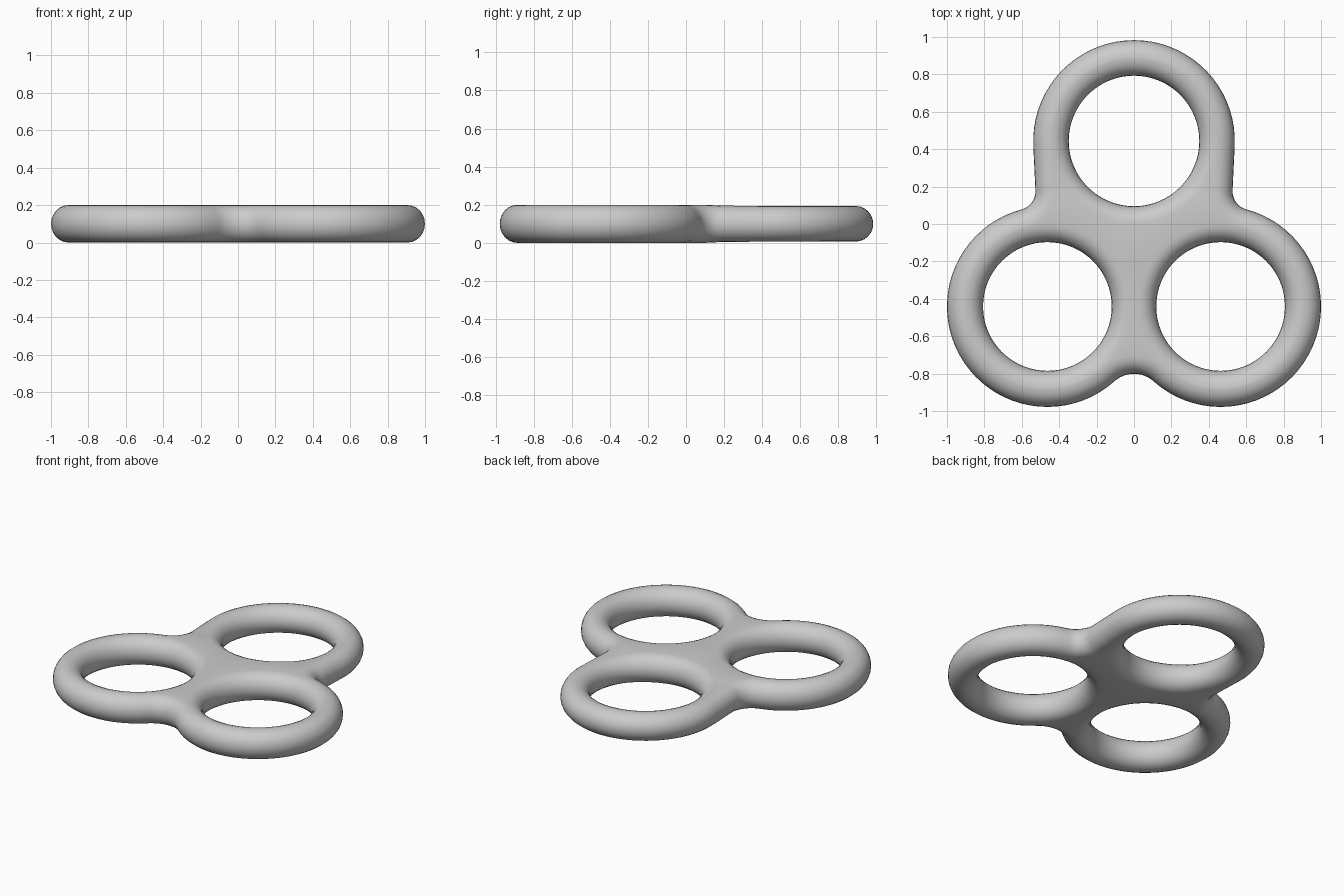
import bpy, bmesh
from math import sin, cos, pi, sqrt, atan2, radians
from mathutils import Vector

if "Cube" in bpy.data.objects:
    bpy.data.objects.remove(bpy.data.objects["Cube"])

RIM, HALF, MID, STEPS = 0.093, 0.1, 0.1, 6
TOP, TOP_R, TOP_HOLE = Vector((0, 0.444)), 0.539, 0.349
LOW, LOW_R, LOW_HOLE = Vector((0.463, -0.441)), 0.537, 0.344


def arc(c, r, a0, a1, n, inward):
    """Points of an arc as (centre, radius, angle, radius change per unit inset)."""
    return [(c, r, a0 + (a1 - a0) * i / n, inward) for i in range(n + 1)]


# Side fillet: tangent to a slightly tapered flank of the top ring and to the low ring
f = 0.1
tilt = radians(-2.7)
nrm = Vector((cos(tilt), sin(tilt)))
tan = Vector((sin(tilt), -cos(tilt)))
base = TOP + nrm * (TOP_R + f) - LOW
b = base.dot(tan)
s = -b - sqrt(b * b - base.length_squared + (LOW_R + f) ** 2)
side = LOW + base + tan * s
a_side = atan2(side.y - LOW.y, side.x - LOW.x)

# Bottom fillet between the two low rings
g = 0.157
bot = Vector((0, LOW.y - sqrt((LOW_R + g) ** 2 - LOW.x ** 2)))
a_bot = atan2(bot.y - LOW.y, bot.x - LOW.x)

# Right half of the outline from the top down, then mirrored to the left
half = arc(TOP, TOP_R, pi / 2, tilt, 18, -1)
half += arc(side, f, pi + tilt, pi + a_side, 8, 1)
half += arc(LOW, LOW_R, a_side, a_bot, 40, -1)[1:]
half += arc(bot, g, a_bot + pi, pi / 2, 6, 1)[1:]
mirrored = [(Vector((-c.x, c.y)), r, pi - a, k) for c, r, a, k in half[-2:0:-1]]
outlines = [half + mirrored]

# Three finger holes
for c, r in ((TOP, TOP_HOLE), (LOW, LOW_HOLE), (Vector((-LOW.x, LOW.y)), LOW_HOLE)):
    outlines.append(arc(c, r, 0, 2 * pi, 64, 1)[:-1])


def thickness(y):
    """The top ring is a little thinner than the low pair."""
    t = min(max((y - 0.08) / 0.16, 0), 1)
    return HALF * (1 - 0.065 * t * t * (3 - 2 * t))


# Rounded rims: inset copies of each outline, bridged with quads
bm = bmesh.new()
caps = ([], [])
for outline in outlines:
    n = len(outline)
    layers = []
    for j in range(-STEPS, STEPS + 1):
        phi = j / STEPS * pi / 2
        inset = RIM * (1 - cos(phi))
        ring = []
        for c, r, a, k in outline:
            p = c + Vector((cos(a), sin(a))) * (r + k * inset)
            ring.append(bm.verts.new((p.x, p.y, MID + sin(phi) * thickness(p.y))))
        layers.append(ring)
    for lo, hi in zip(layers, layers[1:]):
        for i in range(n):
            m = (i + 1) % n
            bm.faces.new((lo[i], lo[m], hi[m], hi[i]))
    for cap, ring in zip(caps, (layers[0], layers[-1])):
        cap += [bm.edges.get((ring[i], ring[(i + 1) % n])) for i in range(n)]

# Flat web on the top and bottom
for cap, z in zip(caps, (-1, 1)):
    bmesh.ops.triangle_fill(bm, edges=cap, use_beauty=True, normal=(0, 0, z))
bmesh.ops.recalc_face_normals(bm, faces=bm.faces)

mesh = bpy.data.meshes.new("three_ring_body")
bm.to_mesh(mesh)
bm.free()
body = bpy.data.objects.new("three_ring_body", mesh)
bpy.context.collection.objects.link(body)
bpy.context.view_layer.objects.active = body
body.select_set(True)
bpy.ops.object.shade_smooth_by_angle(angle=radians(40))
